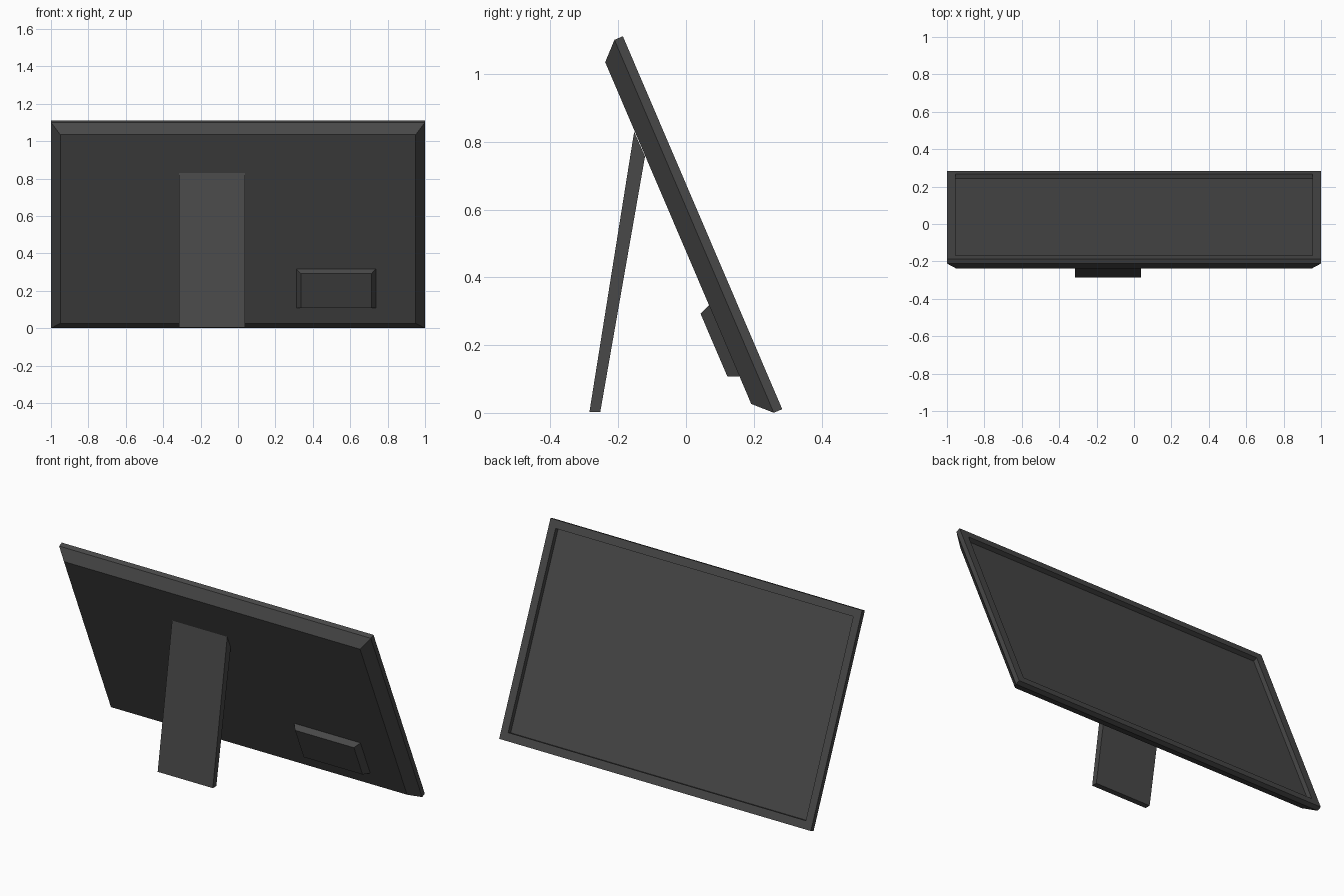
import bpy
import bmesh
from mathutils import Matrix, Vector

if "Cube" in bpy.data.objects:
    bpy.data.objects.remove(bpy.data.objects["Cube"])

# one dark grey plastic for everything
grey = bpy.data.materials.new("dark_grey")
grey.diffuse_color = (0.065, 0.065, 0.065, 1.0)
grey.use_nodes = True
grey.node_tree.nodes["Principled BSDF"].inputs["Base Color"].default_value = grey.diffuse_color


def loft(name, rings):
    """Join matching rings of points with quads and cap both ends."""
    bm = bmesh.new()
    loops = [[bm.verts.new(p) for p in ring] for ring in rings]
    for a, b in zip(loops, loops[1:]):
        n = len(a)
        for i in range(n):
            j = (i + 1) % n
            bm.faces.new((a[i], a[j], b[j], b[i]))
    bm.faces.new(loops[0][::-1])
    bm.faces.new(loops[-1])
    bmesh.ops.recalc_face_normals(bm, faces=bm.faces)
    mesh = bpy.data.meshes.new(name)
    bm.to_mesh(mesh)
    bm.free()
    mesh.materials.append(grey)
    obj = bpy.data.objects.new(name, mesh)
    bpy.context.collection.objects.link(obj)
    return obj


def rect(x0, x1, u0, u1, w):
    return [(x0, u0, w), (x1, u0, w), (x1, u1, w), (x0, u1, w)]


def inset(d, w):
    return rect(-1 + d, 1 - d, d, H - d, w)


# display panel: recessed screen, rim, bevelled back and tapered back pocket
H = 1.197
panel = loft("display_panel", [
    inset(0.045, 0.026),
    inset(0.045, 0.0),
    inset(0.0, 0.0),
    inset(0.0, 0.027),
    inset(0.05, 0.078),
    rect(0.312, 0.738, 0.139, 0.367, 0.078),
    rect(0.336, 0.714, 0.152, 0.354, 0.111),
])

# lean the panel back: local x, height along panel, depth toward the back
up = Vector((0, -0.393, 0.9196)).normalized()
side = Vector((1, 0, 0))
back = side.cross(up)
lean = Matrix((side, up, back)).transposed().to_4x4()
panel.data.transform(Matrix.Translation((0, 0.284, 0.011)) @ lean)

# rear stand: slanted leg cut to meet the panel back
profile = [(-0.285, 0.003), (-0.253, 0.003), (-0.121, 0.757), (-0.153, 0.83)]
loft("rear_stand", [[(x, y, z) for y, z in profile] for x in (-0.316, 0.038)])
